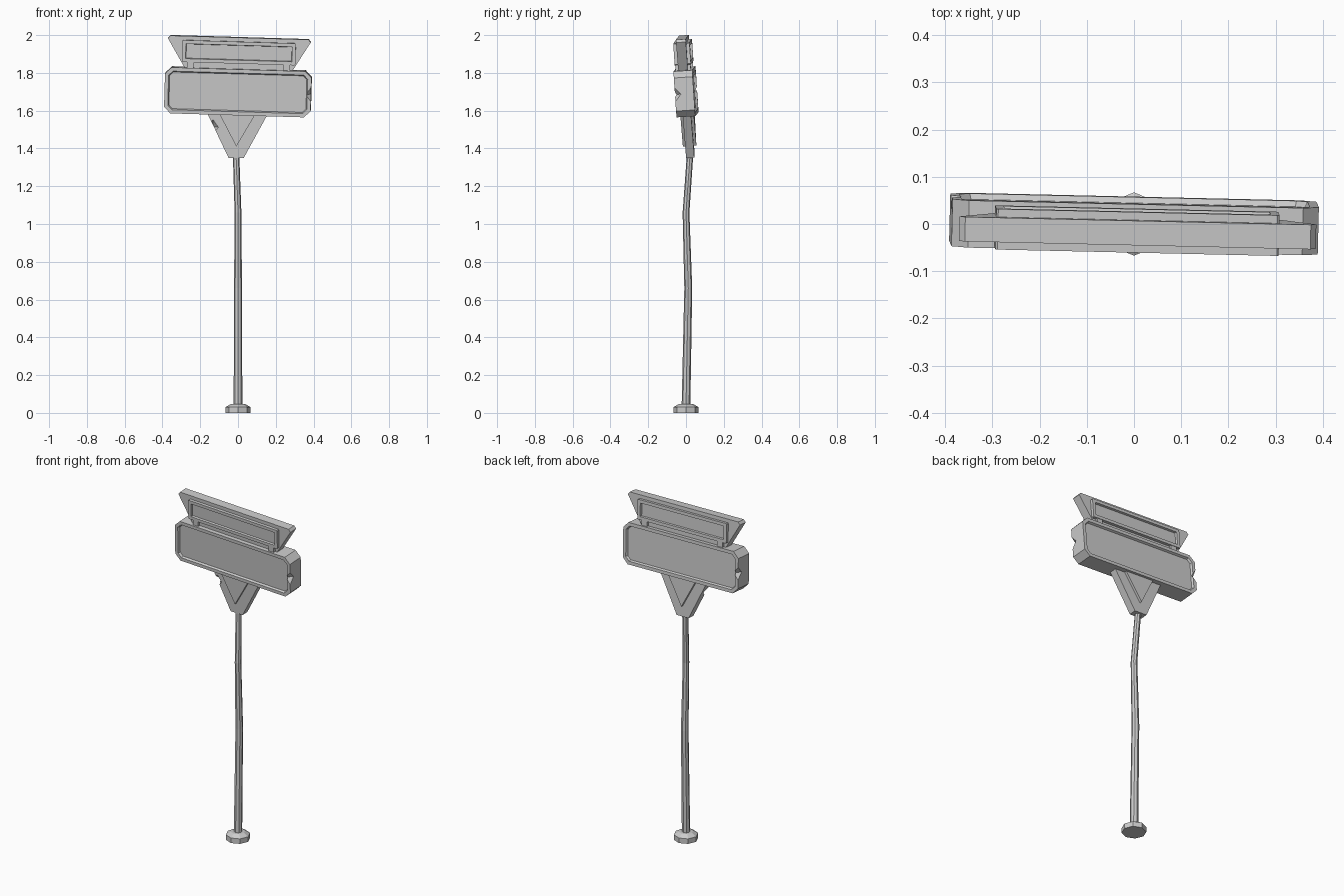
import bpy, bmesh
from math import cos, sin, tau, radians
from mathutils import Matrix, Euler

if "Cube" in bpy.data.objects:
    bpy.data.objects.remove(bpy.data.objects["Cube"])

# The whole sign head leans slightly; parts are modelled upright around its centre
HEAD = Matrix.Translation((0, 0, 1.70)) @ Euler(
    (radians(3.8), radians(1.7), radians(-1.3))).to_matrix().to_4x4()


def finish(name, bm, matrix=Matrix()):
    bmesh.ops.recalc_face_normals(bm, faces=bm.faces)
    mesh = bpy.data.meshes.new(name)
    bm.to_mesh(mesh)
    bm.free()
    ob = bpy.data.objects.new(name, mesh)
    bpy.context.collection.objects.link(ob)
    ob.matrix_world = matrix
    return ob


def loft(name, rings, sides=8):
    """Stack of (x, y, z, radius) rings skinned into a capped tube."""
    bm = bmesh.new()
    loops = [[bm.verts.new((x + r * cos(tau * i / sides), y + r * sin(tau * i / sides), z))
              for i in range(sides)] for x, y, z, r in rings]
    for a, b in zip(loops, loops[1:]):
        for i in range(sides):
            j = (i + 1) % sides
            bm.faces.new((a[i], a[j], b[j], b[i]))
    bm.faces.new(loops[0][::-1])
    bm.faces.new(loops[-1])
    return finish(name, bm)


def plate(name, outline, half_depth, frame=0, recess=0):
    """Extrude an x-z outline along y; optionally sink a framed panel front and back."""
    bm = bmesh.new()
    front = [bm.verts.new((x, -half_depth, z)) for x, z in outline]
    back = [bm.verts.new((x, half_depth, z)) for x, z in outline]
    n = len(outline)
    caps = [bm.faces.new(front), bm.faces.new(back[::-1])]
    for i in range(n):
        j = (i + 1) % n
        bm.faces.new((front[j], front[i], back[i], back[j]))
    bmesh.ops.recalc_face_normals(bm, faces=bm.faces)
    if frame:
        bmesh.ops.inset_individual(bm, faces=caps, thickness=frame)
        bmesh.ops.inset_individual(bm, faces=caps, thickness=0.006, depth=-recess)
    return finish(name, bm, HEAD)


def rect(x0, x1, z0, z1, c):
    """Rectangle with cut corners."""
    return [(x0 + c, z0), (x1 - c, z0), (x1, z0 + c), (x1, z1 - c),
            (x1 - c, z1), (x0 + c, z1), (x0, z1 - c), (x0, z0 + c)]


def dent(target, centre, size):
    """Knock a pointed chip out of an edge with a diamond-shaped cutter."""
    bm = bmesh.new()
    pts = [bm.verts.new([centre[k] + s * size[k] * (k == a) for k in range(3)])
           for a in range(3) for s in (-1, 1)]
    bmesh.ops.convex_hull(bm, input=pts)
    cutter = finish("dent_cutter", bm, HEAD)
    cutter.hide_render = True
    cutter.hide_set(True)
    mod = target.modifiers.new("dent", 'BOOLEAN')
    mod.operation = 'DIFFERENCE'
    mod.solver = 'EXACT'
    mod.object = cutter


# Octagonal foot and bent pole
loft("foot", [(0, 0, 0, .067), (0, 0, .03, .067), (0, 0, .046, .04)])
loft("pole", [(0, 0, .04, .023), (0, .012, .66, .021),
              (0, 0, 1.06, .018), (-.010, .021, 1.36, .017)])

# Bracket joining pole to sign, with a raised triangle on both faces
bracket = plate("bracket", [(-.04, -.35), (.04, -.35), (.16, -.115), (-.16, -.115)], .022)
dent(bracket, (-.128, -.022, -.19), (.03, .028, .04))
plate("bracket_triangle", [(0, -.288), (.092, -.122), (-.092, -.122)], .036)

# Main sign box with a recessed panel on each side and chipped end edges
sign = plate("main_sign", rect(-.388, .388, -.122, .122, .034), .05, .021, .012)
for s in (-1, 1):
    dent(sign, (s * .39, -s * .052, 0), (.034, .036, .042))

# Flared upper board, its framed panel and the two short feet below it
plate("upper_board", [(-.282, .115), (.282, .115), (.378, .274), (.366, .289),
                      (-.366, .289), (-.378, .274)], .026)
plate("upper_panel", rect(-.3, .3, .152, .268, .004), .043, .02, .012)
for s, side in ((-1, "left"), (1, "right")):
    plate("upper_foot_" + side, rect(s * .255 - .018, s * .255 + .018, .115, .155, .002), .04)
